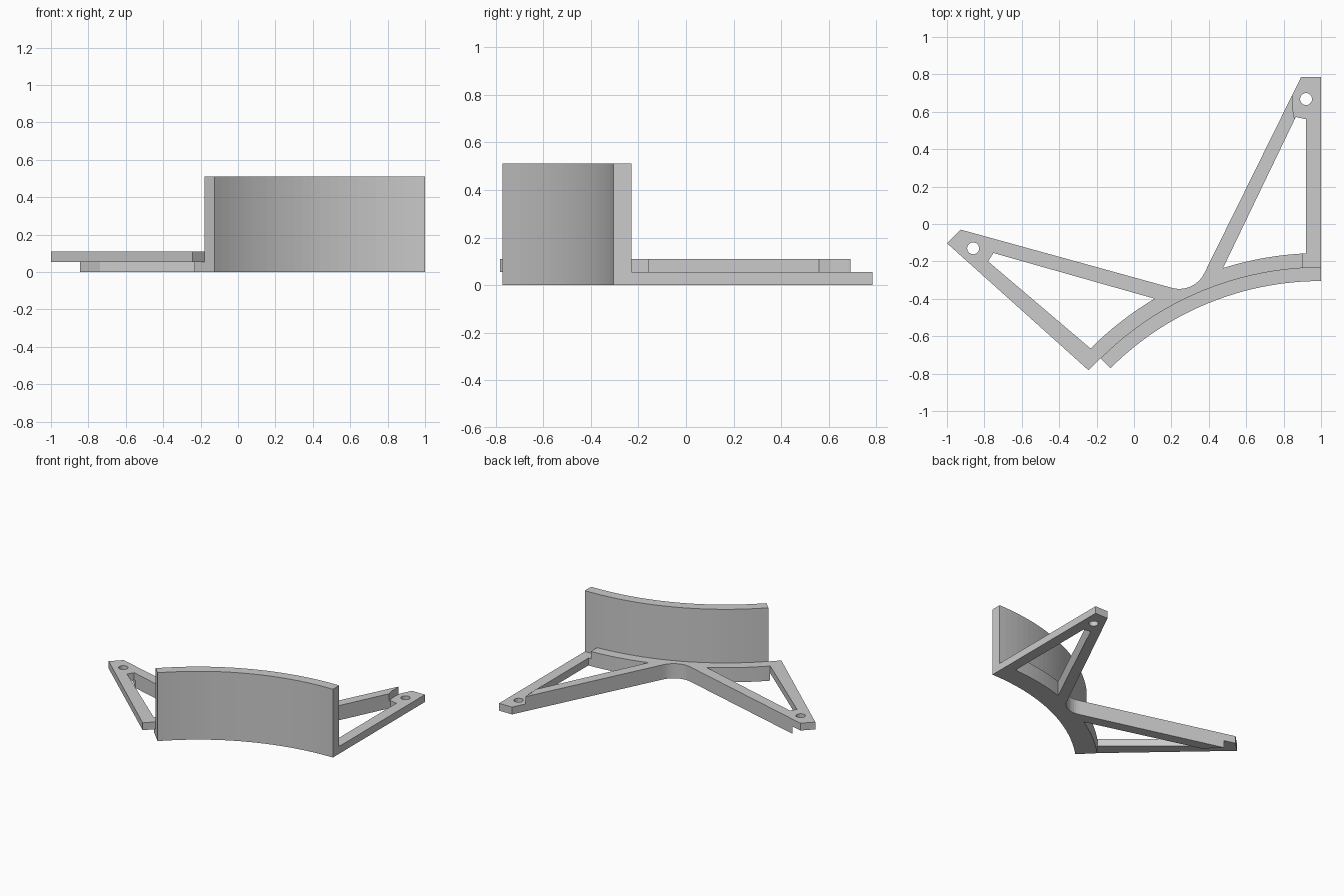
import bpy, bmesh
from math import sin, cos, radians

if "Cube" in bpy.data.objects:
    bpy.data.objects.remove(bpy.data.objects["Cube"])

CX, CY = 1.0, -1.898             # centre of the curved wall
R0, R1, R2 = 1.593, 1.668, 1.743  # wall front, wall back, flange back
HALF, PLATE, WALL = 0.055, 0.11, 0.512


def arc(r, a0, a1, n, c=(CX, CY)):
    return [(c[0] + r * cos(radians(a0 + (a1 - a0) * i / n)),
             c[1] + r * sin(radians(a0 + (a1 - a0) * i / n))) for i in range(n + 1)]


def prism(name, pts, z0, z1):
    bm = bmesh.new()
    face = bm.faces.new([bm.verts.new((x, y, z0)) for x, y in pts])
    ext = bmesh.ops.extrude_face_region(bm, geom=[face])
    for v in ext["geom"]:
        if isinstance(v, bmesh.types.BMVert):
            v.co.z = z1
    bmesh.ops.recalc_face_normals(bm, faces=bm.faces[:])
    me = bpy.data.meshes.new(name)
    bm.to_mesh(me)
    bm.free()
    ob = bpy.data.objects.new(name, me)
    bpy.context.collection.objects.link(ob)
    return ob


def combine(target, other, op):
    mod = target.modifiers.new(op.lower(), 'BOOLEAN')
    mod.operation, mod.solver, mod.object = op, 'EXACT', other
    bpy.context.view_layer.objects.active = target
    bpy.ops.object.modifier_apply(modifier=mod.name)
    bpy.data.objects.remove(other)


# Flat bracket: curved flange plus two pointed arms with a filleted valley between
outline = (arc(R1 - 0.03, 90, 134, 24)
           + [(-0.179, -0.718), (-0.243, -0.782), (-1.0, -0.103), (-0.927, -0.03)]
           + arc(0.148, 254.5, 333.8, 10, (0.2425, -0.199))
           + [(0.893, 0.785), (1.0, 0.785)])
bracket = prism("bracket", outline, 0, PLATE)

# Triangular windows in the arms
windows = [
    [(0.92, 0.56), (0.865, 0.572)] + arc(R2, 107.5, 92.63, 8),
    [(-0.78, -0.2), (-0.752, -0.155)] + arc(R2, 120.7, 135, 8),
]
# Screw holes in the arm tips
holes = [arc(0.032, 0, 345, 23, c) for c in ((0.92, 0.668), (-0.86, -0.13))]
for pts in windows + holes:
    combine(bracket, prism("cutter", pts, -0.1, 0.3), 'DIFFERENCE')

# Half-lap joints: right side keeps its lower half, left side its upper half
right_lap = [(0.9, -0.4), (0.9, 0.5), (0.862, 0.54), (0.85, 0.61), (0.849, 0.684),
             (0.842, 0.72), (0.842, 0.9), (1.1, 0.9), (1.1, -0.4)]
combine(bracket, prism("cutter", right_lap, HALF, 0.3), 'DIFFERENCE')
left_lap = [(-1.4, 0.503), (0.1, -0.997), (-1.4, -0.997)]
combine(bracket, prism("cutter", left_lap, -0.1, HALF), 'DIFFERENCE')

# Tall curved wall along the front
wall = prism("curved_wall", arc(R0, 90, 135, 24) + arc(R1, 135, 90, 24), 0, WALL)
combine(bracket, wall, 'UNION')
bracket.name = "curved_wall_bracket"
